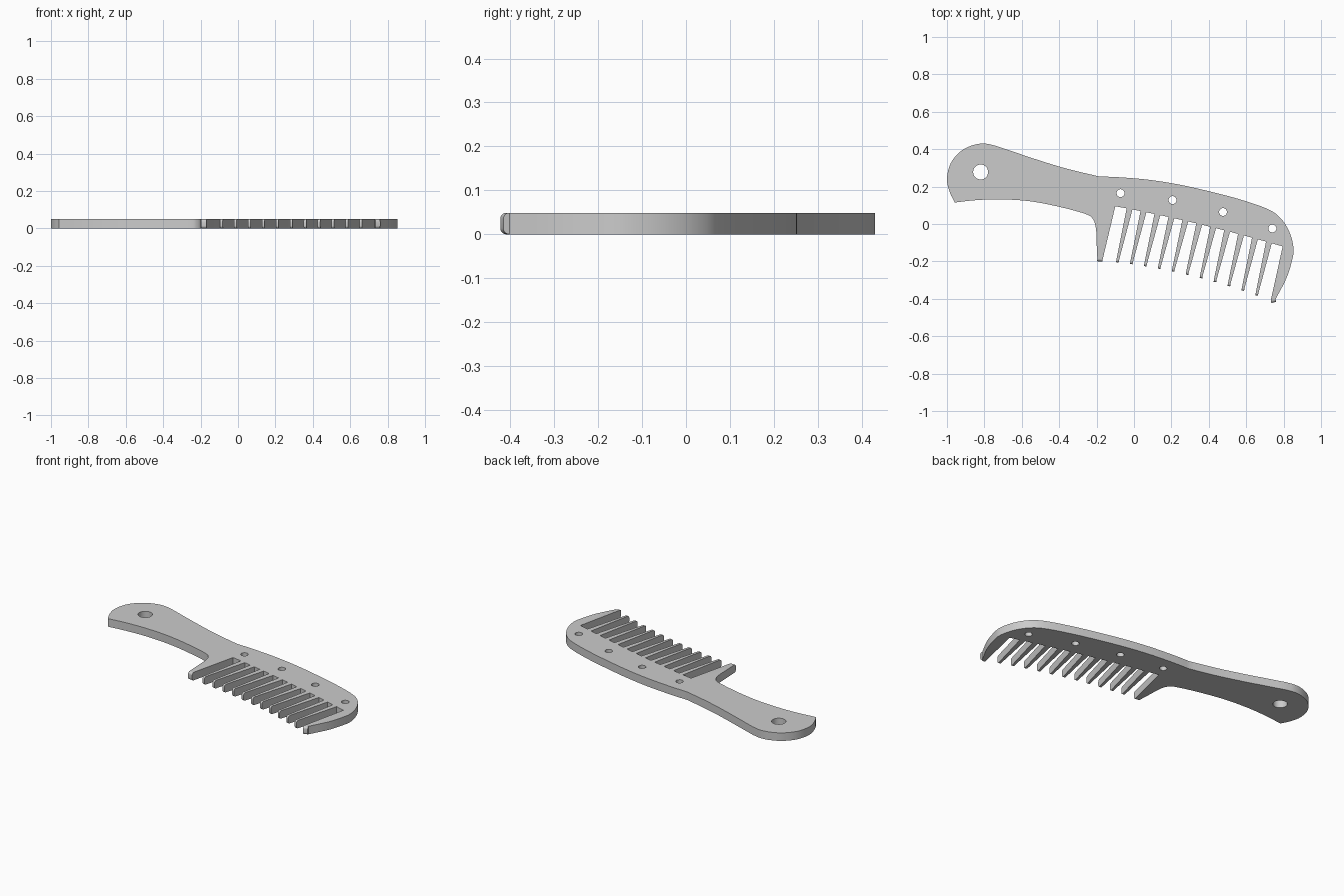
import bpy, bmesh, math
from mathutils import Vector

if "Cube" in bpy.data.objects:
    bpy.data.objects.remove(bpy.data.objects["Cube"])

T = 0.049      # thickness
R = 0.014      # rounding of the tooth tips
N_TEETH = 11


def smooth(pts, n=6):
    """Catmull-Rom curve through the points."""
    p = [Vector(q) for q in pts]
    p = [2 * p[0] - p[1]] + p + [2 * p[-1] - p[-2]]
    out = []
    for i in range(1, len(p) - 2):
        a, b, c, d = p[i - 1:i + 3]
        for k in range(n):
            t = k / n
            out.append(0.5 * (2 * b + (c - a) * t + (2 * a - 5 * b + 4 * c - d) * t ** 2
                              + (3 * b - a - 3 * c + d) * t ** 3))
    return out + [p[-2]]


def circle(x, y, r, n=32):
    return [Vector((x + r * math.cos(2 * math.pi * k / n),
                    y + r * math.sin(2 * math.pi * k / n))) for k in range(n)]


def root_y(x):
    t = (x + 0.10) / 0.895
    return 0.095 - 0.215 * t + 0.05 * t * (1 - t)


# Outline, clockwise from the lower corner of the handle
outline, tips = [], set()
outline += smooth([(-0.958, 0.115), (-0.985, 0.17), (-1.0, 0.24), (-0.98, 0.325),
                   (-0.925, 0.39), (-0.86, 0.422), (-0.80, 0.43), (-0.745, 0.42)])
outline += smooth([(-0.745, 0.42), (-0.5, 0.338), (-0.345, 0.292), (-0.185, 0.254)])[1:]
outline += smooth([(-0.185, 0.254), (-0.08, 0.25), (0.083, 0.236), (0.245, 0.21),
                   (0.405, 0.174), (0.565, 0.132), (0.715, 0.08), (0.785, 0.03),
                   (0.832, -0.045), (0.853, -0.13), (0.845, -0.195), (0.815, -0.29),
                   (0.757, -0.402)])[1:]

# Right end tooth, inner side
tips.add(len(outline) - 1)
outline += [Vector((0.731, -0.409)), Vector((0.795, -0.12))]

# Tapered teeth, right to left
for i in reversed(range(N_TEETH)):
    t = i / (N_TEETH - 1)
    tip = Vector((-0.09 + 0.745 * t, -0.205 - 0.177 * t + 0.09 * t * (1 - t)))
    tip += Vector((0.226, 0.974)) * R
    rx, w = tip.x + 0.063, 0.0155
    outline.append(Vector((rx + w, root_y(rx + w))))
    tips.add(len(outline))
    outline += [tip + Vector((0.007, -0.001)), tip + Vector((-0.007, 0.001)),
                Vector((rx - w, root_y(rx - w)))]

# Left end tooth and underside of the handle
outline.append(Vector((-0.10, 0.095)))
tips.add(len(outline))
outline.append(Vector((-0.167, -0.187)))
outline += smooth([(-0.196, -0.185), (-0.20, -0.10), (-0.203, -0.03), (-0.217, 0.022),
                   (-0.255, 0.052), (-0.40, 0.092), (-0.56, 0.122), (-0.72, 0.132),
                   (-0.85, 0.127), (-0.958, 0.115)])[:-1]

# Hanging hole and the row of small holes
holes = [circle(-0.82, 0.278, 0.04)]
holes += [circle(x, y, 0.021) for x, y in
          [(-0.072, 0.165), (0.206, 0.128), (0.476, 0.064), (0.74, -0.024)]]

bm = bmesh.new()
caps = [[], []]
for loop, ends in [(outline, tips)] + [(h, set()) for h in holes]:
    lo = [bm.verts.new((p.x, p.y, 0)) for p in loop]
    hi = [bm.verts.new((p.x, p.y, T)) for p in loop]
    for i in range(len(loop)):
        j = (i + 1) % len(loop)
        caps[0].append(bm.edges.new((lo[i], lo[j])))
        caps[1].append(bm.edges.new((hi[i], hi[j])))
        if i not in ends:
            bm.faces.new((lo[i], lo[j], hi[j], hi[i]))
            continue
        # Rounded tip swept across the end of the tooth
        along = (loop[j] - loop[i]).normalized()
        out = Vector((-along.y, along.x))
        prof = []
        for k in range(1, 6):
            a = math.pi / 2 * k / 5
            prof.append((R * math.sin(a), R * (1 - math.cos(a))))
        prof += [(d, T - z) for d, z in reversed(prof)]
        rails = []
        for p, first, last in ((loop[i], lo[i], hi[i]), (loop[j], lo[j], hi[j])):
            s = 1 if out.y < 0 else -1
            rail = [first] + [bm.verts.new((p.x + s * out.x * d, p.y + s * out.y * d, z))
                              for d, z in prof] + [last]
            bm.faces.new(rail)
            rails.append(rail)
        for k in range(len(prof) + 1):
            bm.faces.new((rails[0][k], rails[1][k], rails[1][k + 1], rails[0][k + 1]))

# Flat top and bottom faces
for edges in caps:
    bmesh.ops.triangle_fill(bm, edges=edges, use_beauty=True, normal=(0, 0, 1))
bmesh.ops.recalc_face_normals(bm, faces=bm.faces)

mesh = bpy.data.meshes.new("comb")
bm.to_mesh(mesh)
bm.free()
comb = bpy.data.objects.new("comb", mesh)
bpy.context.collection.objects.link(comb)
bpy.context.view_layer.objects.active = comb
comb.select_set(True)
bpy.ops.object.shade_smooth_by_angle(angle=math.radians(30))
